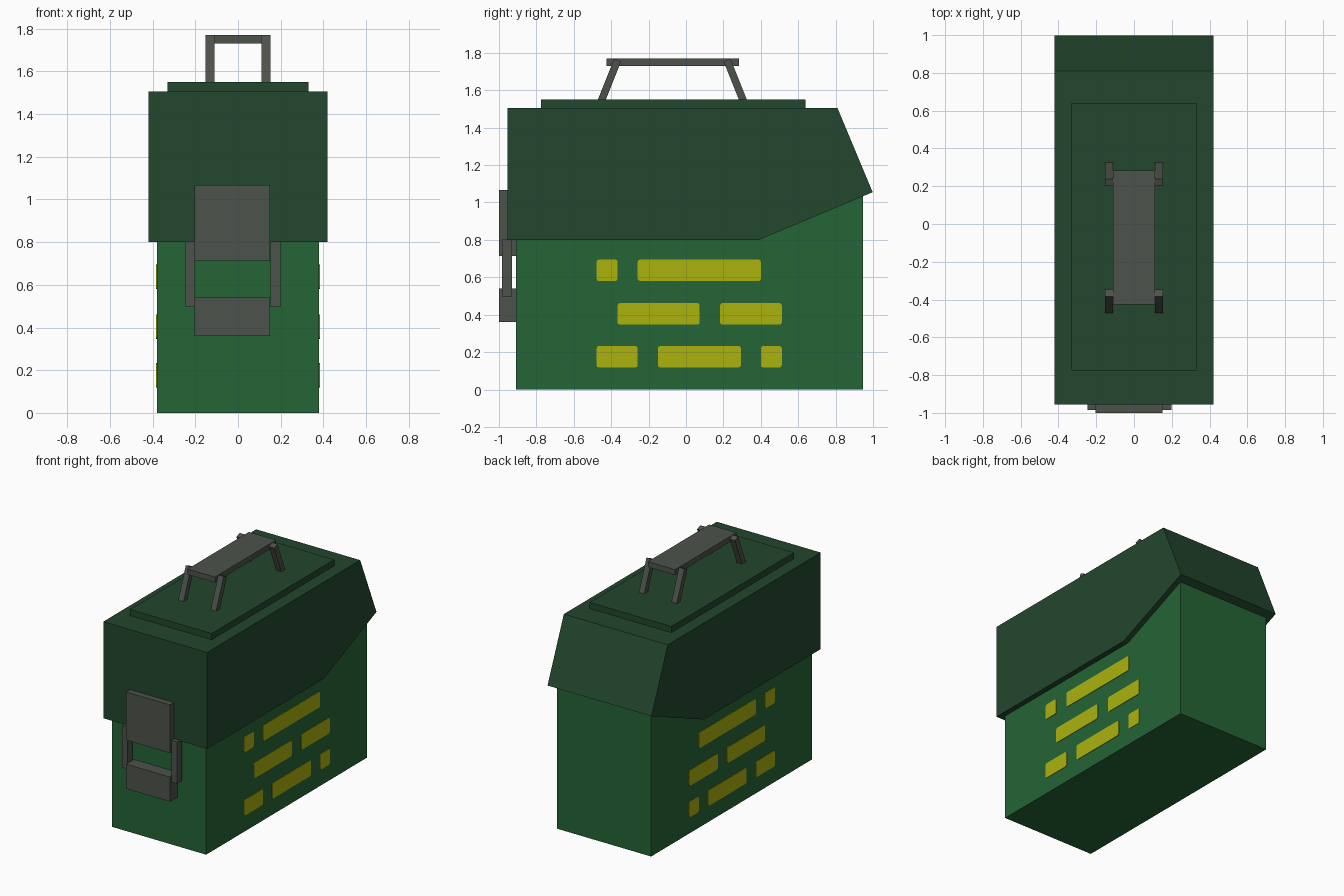
import bpy, bmesh, math
from mathutils import Matrix, Vector

if "Cube" in bpy.data.objects:
    bpy.data.objects.remove(bpy.data.objects["Cube"])


def material(name, rgb):
    m = bpy.data.materials.new(name)
    m.diffuse_color = (*rgb, 1.0)
    m.use_nodes = True
    m.node_tree.nodes["Principled BSDF"].inputs["Base Color"].default_value = m.diffuse_color
    return m


BODY = material("mid_green", (0.0178, 0.130, 0.0365))
LID = material("dark_green", (0.0165, 0.0625, 0.0270))
METAL = material("grey_metal", (0.0750, 0.0850, 0.0690))
YELLOW = material("yellow_paint", (0.410, 0.450, 0.0040))


def finish(name, bm, mat):
    bmesh.ops.recalc_face_normals(bm, faces=bm.faces[:])
    me = bpy.data.meshes.new(name)
    bm.to_mesh(me)
    bm.free()
    me.materials.append(mat)
    ob = bpy.data.objects.new(name, me)
    bpy.context.collection.objects.link(ob)
    return ob


def box(name, x, y, z, mat, round_corners=0.0):
    """Box from (min, max) ranges; optionally rounds the edges running along x."""
    bm = bmesh.new()
    size = Vector((x[1] - x[0], y[1] - y[0], z[1] - z[0]))
    mid = Vector((sum(x), sum(y), sum(z))) / 2
    bmesh.ops.create_cube(bm, size=1, matrix=Matrix.Translation(mid) @ Matrix.Diagonal((*size, 1)))
    if round_corners:
        edges = [e for e in bm.edges if abs(e.verts[0].co.x - e.verts[1].co.x) > 1e-5]
        bmesh.ops.bevel(bm, geom=edges, offset=round_corners, segments=2, profile=0.5, affect='EDGES')
    return finish(name, bm, mat)


def side_profile(name, points, x, mat):
    """Extrude a (y, z) outline along x."""
    bm = bmesh.new()
    face = bm.faces.new([bm.verts.new((x[0], py, pz)) for py, pz in points])
    ext = bmesh.ops.extrude_face_region(bm, geom=[face])
    verts = [v for v in ext["geom"] if isinstance(v, bmesh.types.BMVert)]
    bmesh.ops.translate(bm, verts=verts, vec=(x[1] - x[0], 0, 0))
    return finish(name, bm, mat)


# Container and overhanging lid
box("body", (-0.38, 0.38), (-0.91, 0.945), (0, 1.10), BODY)
side_profile("lid", [(-0.955, 0.80), (-0.955, 1.505), (0.81, 1.505), (0.998, 1.055), (0.39, 0.80)],
             (-0.42, 0.42), LID)
box("lid_plate", (-0.33, 0.33), (-0.775, 0.64), (1.49, 1.55), LID)

# Carrying handle: grip bar with four slanted legs
box("handle_grip", (-0.11, 0.11), (-0.425, 0.283), (1.73, 1.77), METAL)
MID_Y = -0.073
for side, sx in (("left", -1), ("right", 1)):
    for end, sy in (("front", -1), ("back", 1)):
        top = Vector((MID_Y + sy * 0.292, 1.762))
        low = Vector((MID_Y + sy * 0.383, 1.535))
        across = (low - top).orthogonal().normalized() * 0.02
        outline = [top - across, top + across, low + across, low - across]
        xs = sorted((sx * 0.11, sx * 0.153))
        side_profile(f"handle_leg_{end}_{side}", outline, xs, METAL)

# Front latch
box("latch_upper_plate", (-0.203, 0.15), (-1.0, -0.91), (0.715, 1.067), METAL)
box("latch_lower_plate", (-0.203, 0.15), (-1.0, -0.91), (0.36, 0.54), METAL)
box("latch_arm_left", (-0.246, -0.203), (-0.985, -0.93), (0.497, 0.803), METAL)
box("latch_arm_right", (0.152, 0.198), (-0.985, -0.93), (0.497, 0.803), METAL)

# Painted bars on both sides, one row per height
rows = {
    0.58: [(-0.478, -0.366), (-0.258, 0.400)],
    0.347: [(-0.366, 0.073), (0.182, 0.512)],
    0.118: [(-0.478, -0.258), (-0.150, 0.293), (0.400, 0.512)],
}
for side, xs in (("left", (-0.384, -0.379)), ("right", (0.379, 0.384))):
    for r, (z, bars) in enumerate(rows.items()):
        for b, ys in enumerate(bars):
            box(f"painted_bar_{side}_{r}_{b}", xs, ys, (z, z + 0.115), YELLOW, 0.012)
